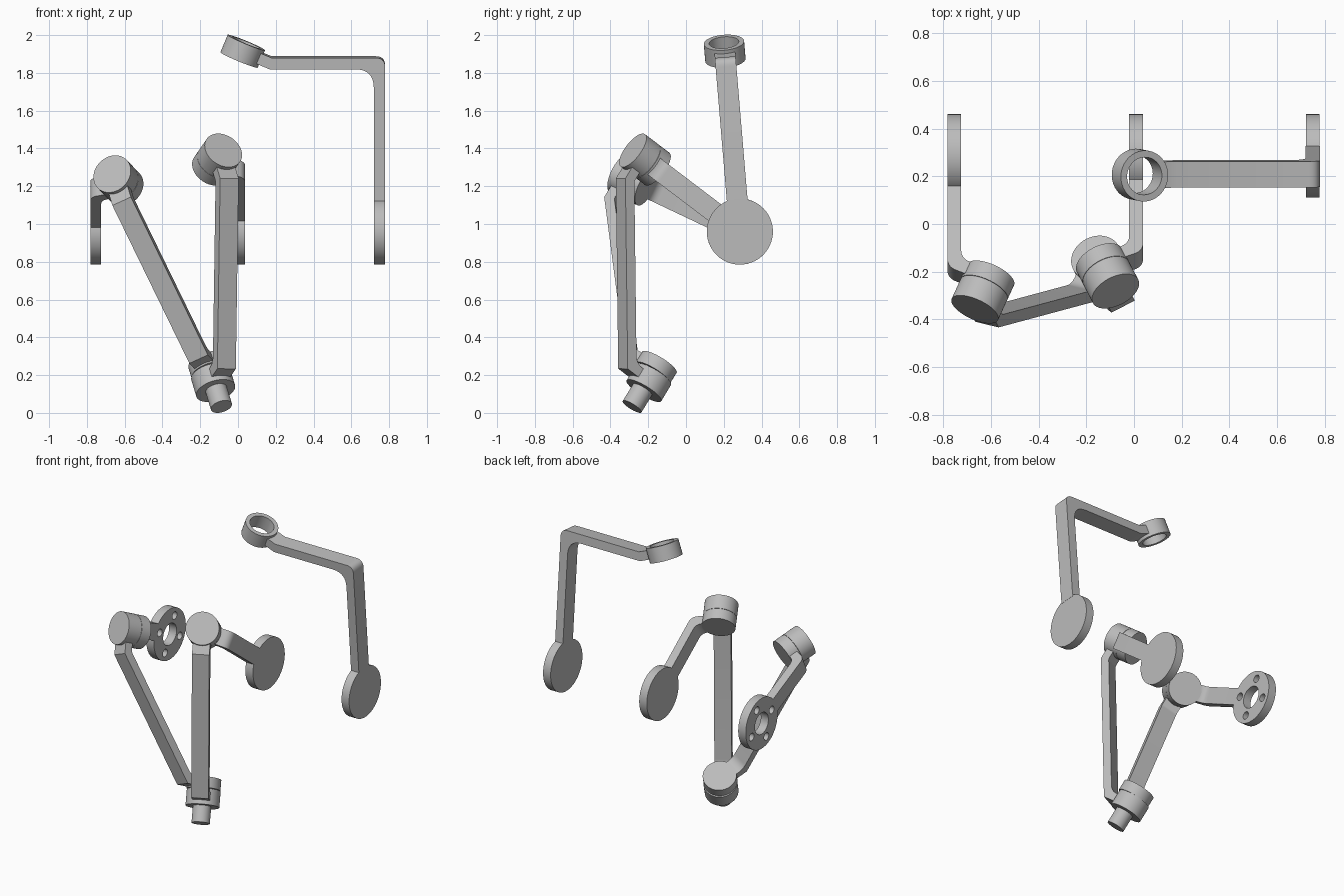
import bpy
import bmesh
import math
from mathutils import Matrix, Vector

cube = bpy.data.objects.get("Cube")
if cube:
    bpy.data.objects.remove(cube, do_unlink=True)

# Single grey finish
grey = bpy.data.materials.new("plain grey")
grey.use_nodes = True
GREY = (0.5, 0.5, 0.5, 1)
grey.diffuse_color = GREY
grey.node_tree.nodes["Principled BSDF"].inputs["Base Color"].default_value = GREY

# All joint axes meet at one point
CENTRE = Vector((-0.372, 0.285, 0.96))
JOINT_R, BORE_R, PIN_R = 0.107, 0.079, 0.058
WIDTH = 0.11
parts = []


def make_frame(e1, e2):
    """Link frame: e1 and e2 span the plane of the link."""
    e1 = e1.normalized()
    e3 = e1.cross(e2).normalized()
    e2 = e3.cross(e1)
    m = Matrix((e1, e2, e3)).transposed().to_4x4()
    m.translation = CENTRE
    return m


def add_rod(bm, axis, start, end, radius, offset=Vector(), sides=64):
    place = axis.to_track_quat('Z', 'X').to_matrix().to_4x4()
    place.translation = axis * (start + end) / 2 + offset
    bmesh.ops.create_cone(bm, cap_ends=True, segments=sides, radius1=radius,
                          radius2=radius, depth=end - start, matrix=place)


def finish(name, bm, frame):
    bm.transform(frame)
    bmesh.ops.recalc_face_normals(bm, faces=bm.faces)
    mesh = bpy.data.meshes.new(name)
    bm.to_mesh(mesh)
    bm.free()
    mesh.materials.append(grey)
    obj = bpy.data.objects.new(name, mesh)
    bpy.context.collection.objects.link(obj)
    return obj


def drilled(name, frame, axis, start, end, radius, holes):
    """Round part with holes given as (offset, radius, from, to)."""
    bm = bmesh.new()
    add_rod(bm, axis, start, end, radius)
    body = finish(name, bm, frame)
    parts.append(body)
    if not holes:
        return
    bm = bmesh.new()
    for offset, r, a, b in holes:
        add_rod(bm, axis, a, b, r, offset, 48 if r > 0.04 else 24)
    cutter = finish("hole_cutter", bm, frame)
    cutter.hide_render = True
    mod = body.modifiers.new("holes", 'BOOLEAN')
    mod.operation = 'DIFFERENCE'
    mod.solver = 'EXACT'
    mod.object = cutter
    bpy.context.view_layer.update()
    bpy.context.view_layer.objects.active = body
    bpy.ops.object.modifier_apply(modifier=mod.name)
    bpy.data.objects.remove(cutter, do_unlink=True)


def rounded(points, radii, steps=8):
    out = []
    for i, p in enumerate(points):
        a, b = points[i - 1] - p, points[(i + 1) % len(points)] - p
        if radii[i] <= 0:
            out.append(p)
            continue
        cut = radii[i] / math.tan(a.angle(b) / 2)
        cut = min(cut, 0.9 * a.length, 0.9 * b.length)
        s, e = p + a.normalized() * cut, p + b.normalized() * cut
        for k in range(steps + 1):
            t = k / steps
            out.append(s * (1 - t) ** 2 + p * 2 * t * (1 - t) + e * t * t)
    return out


def bar(name, frame, path, thick, bends):
    """Flat bar along a path; bends are (left radius, right radius)."""
    path = [Vector(p) for p in path]
    dirs = [(b - a).normalized() for a, b in zip(path, path[1:])]
    norms = [Vector((-d.y, d.x)) for d in dirs]
    left, right = [], []
    for i, p in enumerate(path):
        n1, n2 = norms[max(i - 1, 0)], norms[min(i, len(norms) - 1)]
        m = (n1 + n2) / (1 + n1.dot(n2)) * thick / 2
        left.append(p + m)
        right.append(p - m)
    r_left = [0] + [b[0] for b in bends] + [0]
    r_right = [0] + [b[1] for b in bends] + [0]
    outline = rounded(left + right[::-1], r_left + r_right[::-1])
    bm = bmesh.new()
    face = bm.faces.new([bm.verts.new((p.x, p.y, -WIDTH / 2)) for p in outline])
    ext = bmesh.ops.extrude_face_region(bm, geom=[face])
    verts = [v for v in ext["geom"] if isinstance(v, bmesh.types.BMVert)]
    bmesh.ops.translate(bm, verts=verts, vec=(0, 0, WIDTH))
    parts.append(finish(name, bm, frame))


def ring(name, frame, axis, start, end):
    drilled(name, frame, axis, start, end, JOINT_R,
            [(Vector(), BORE_R, start - 0.05, end + 0.05)])


def cup_and_pin(name, frame, axis, start, end, tip):
    drilled(name + "_cup", frame, axis, start, end, JOINT_R, [])
    holes = [(Vector((0, 0, s * 0.034)), 0.014, tip - 0.04, tip + 0.04)
             for s in (-1, 1)]
    drilled(name + "_pin", frame, axis, end - 0.02, tip, PIN_R, holes)


def horn(name, frame, inner, outer, bore):
    """Mounting disc with a centre bore and four bolt holes."""
    spots = [Vector((0, 0.122, 0)), Vector((0, -0.122, 0)),
             Vector((0, 0, 0.122)), Vector((0, 0, -0.122))]
    holes = [(Vector(), bore, inner - 0.05, outer + 0.05)]
    holes += [(s, 0.026, inner - 0.05, outer + 0.05) for s in spots]
    drilled(name, frame, Vector((1, 0, 0)), inner, outer, 0.175, holes)


# Crank cranks: horn axis along x, joint axis 67.5 degrees away from it
TILT = math.radians(67.5)
joint = Vector((math.cos(TILT), math.sin(TILT), 0))
away = Vector((math.sin(TILT), -math.cos(TILT)))


def crank_frame(side, degrees):
    a = math.radians(degrees)
    return make_frame(Vector((side, 0, 0)), Vector((0, -math.cos(a), math.sin(a))))


axes = {}
for name, side, degrees in (("right", -1, 25.4), ("middle", 1, 37.2)):
    frame = crank_frame(side, degrees)
    axes[name] = frame.to_3x3() @ joint
    horn(name + "_crank_horn", frame, 0.352, 0.41, 0.074)
    hub = joint.xy * 0.627
    corner = hub + away * ((0.381 - hub.x) / away.x)
    bar(name + "_crank_arm", frame, [(0.381, 0.157), corner, hub], 0.058,
        [(0.06, 0.06)])
    cup_and_pin(name + "_crank", frame, joint, 0.595, 0.668, 0.763)

# Tall crank with an open ring
frame = crank_frame(1, 85.2)
horn("tall_crank_horn", frame, 1.092, 1.15, 0.053)
hub = joint.xy * 1.037
bend = hub + away * 0.16
bar("tall_crank_arm", frame,
    [(1.121, 0.157), (1.121, bend.y), bend, hub + away * 0.086], 0.06,
    [(0.1, 0.05), (0, 0)])
ring("tall_crank_ring", frame, joint, 0.987, 1.087)

# Forearms: right-angle links from the crank joints to the tool axis
tool = Vector((0.253, -0.506, -0.824))
E1, E2 = Vector((1, 0, 0)), Vector((0, 1, 0))
for name, reach, stub in (("right", 0.874, 0.0), ("middle", 0.963, 0.086)):
    frame = make_frame(axes[name], tool)
    bar(name + "_forearm", frame,
        [(0.72, 0.086), (0.72, 0.155), (0.155, reach), (stub, reach)], 0.053,
        [(0.04, 0), (0.08, 0)])
    ring(name + "_forearm_ring", frame, E1, 0.67, 0.77)
    if name == "right":
        cup_and_pin("tool", frame, E2, 0.84, 0.91, 1.125)
    else:
        ring("tool_ring", frame, E2, 0.912, 1.016)

# Smooth round walls, keep edges crisp
bpy.ops.object.select_all(action='DESELECT')
for obj in parts:
    obj.select_set(True)
bpy.context.view_layer.objects.active = parts[0]
bpy.ops.object.shade_smooth_by_angle(angle=math.radians(30))
